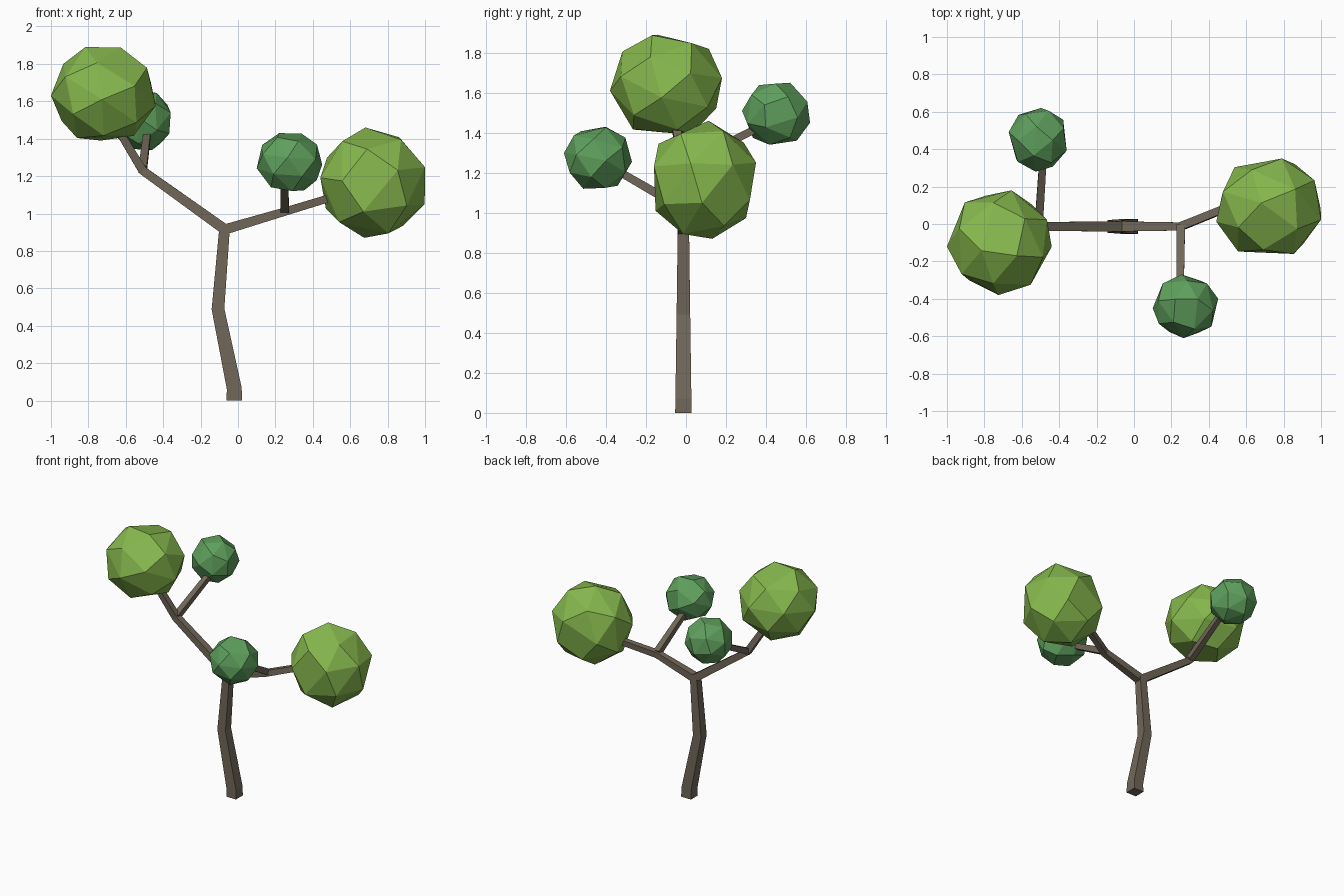
import bpy, bmesh, random
from math import sqrt, pi, cos, sin
from mathutils import Vector, Euler

if "Cube" in bpy.data.objects:
    bpy.data.objects.remove(bpy.data.objects["Cube"])


def material(name, rgb):
    m = bpy.data.materials.new(name)
    m.diffuse_color = (*rgb, 1)
    m.use_nodes = True
    m.node_tree.nodes["Principled BSDF"].inputs["Base Color"].default_value = m.diffuse_color
    return m


BARK = material("bark", (0.165, 0.135, 0.10))
LIGHT = material("light_leaves", (0.24, 0.48, 0.075))
DARK = material("dark_leaves", (0.115, 0.35, 0.11))


def finish(bm, name, mat):
    bmesh.ops.recalc_face_normals(bm, faces=bm.faces[:])
    me = bpy.data.meshes.new(name)
    bm.to_mesh(me)
    bm.free()
    me.materials.append(mat)
    ob = bpy.data.objects.new(name, me)
    bpy.context.collection.objects.link(ob)
    return ob


def limb(name, path, side):
    """Square tapered tube along (x, y, z, half width) points."""
    bm = bmesh.new()
    pts = [Vector(p[:3]) for p in path]
    rings = []
    for i, p in enumerate(pts):
        a = (p - pts[i - 1]).normalized() if i else Vector()
        b = (pts[i + 1] - p).normalized() if i < len(pts) - 1 else Vector()
        t = (a + b).normalized()
        s = Vector(side)
        n = (s - t * s.dot(t)).normalized()
        u = t.cross(n)
        w = path[i][3]
        rings.append([bm.verts.new(p + w * (n * j + u * k))
                      for j, k in ((1, 1), (-1, 1), (-1, -1), (1, -1))])
    for r, q in zip(rings, rings[1:]):
        for i in range(4):
            j = (i + 1) % 4
            bm.faces.new((r[i], r[j], q[j], q[i]))
    bm.faces.new(rings[0])
    bm.faces.new(rings[-1])
    return finish(bm, name, BARK)


# Evenly spread points on a sphere, hulled into a coarse faceted ball
COUNT = 24
BALL = []
for i in range(COUNT):
    h = 1 - (2 * i + 1) / COUNT
    a = i * pi * (3 - sqrt(5))
    BALL.append(Vector((sqrt(1 - h * h) * cos(a), sqrt(1 - h * h) * sin(a), h)))


def foliage(name, lo, hi, mat, seed):
    """Faceted ball, turned so that it fits its box with the least stretching."""
    rng = random.Random(seed)
    lo, hi = Vector(lo), Vector(hi)
    best = None
    for _ in range(400):
        e = Euler([rng.uniform(0, 2 * pi) for _ in range(3)]).to_matrix()
        pts = [e @ p for p in BALL]
        mn = Vector([min(p[k] for p in pts) for k in range(3)])
        mx = Vector([max(p[k] for p in pts) for k in range(3)])
        sc = [(hi[k] - lo[k]) / (mx[k] - mn[k]) for k in range(3)]
        stretch = max(sc) / min(sc)
        if best is None or stretch < best[0]:
            best = (stretch, pts, mn, sc)
    _, pts, mn, sc = best
    bm = bmesh.new()
    for p in pts:
        bm.verts.new([lo[k] + (p[k] - mn[k]) * sc[k] for k in range(3)])
    bmesh.ops.convex_hull(bm, input=bm.verts[:])
    bmesh.ops.dissolve_limit(bm, angle_limit=0.2, verts=bm.verts[:], edges=bm.edges[:])
    return finish(bm, name, mat)


# Trunk and forked branches
Y = -0.013
limb("trunk", [(-0.02, Y, 0, 0.041), (-0.02, Y, 0.065, 0.04),
               (-0.107, Y, 0.49, 0.034), (-0.07, Y, 0.945, 0.028)], (0, 1, 0))
limb("left_branch", [(-0.07, Y, 0.915, 0.028), (-0.51, Y, 1.23, 0.023),
                     (-0.66, -0.06, 1.48, 0.020)], (0, 1, 0))
limb("right_branch", [(-0.07, Y, 0.915, 0.027), (0.25, Y, 1.01, 0.022),
                      (0.58, 0.12, 1.11, 0.020)], (0, 1, 0))
limb("left_twig", [(-0.51, Y, 1.235, 0.022), (-0.485, 0.37, 1.43, 0.019)], (1, 0, 0))
limb("right_twig", [(0.25, Y, 1.02, 0.023), (0.247, -0.36, 1.22, 0.019)], (1, 0, 0))

# Leaf clumps
foliage("left_large_leaves", (-1, -0.38, 1.39), (-0.44, 0.18, 1.89), LIGHT, 1)
foliage("right_large_leaves", (0.44, -0.16, 0.87), (1, 0.35, 1.46), LIGHT, 2)
foliage("left_small_leaves", (-0.67, 0.28, 1.34), (-0.36, 0.62, 1.65), DARK, 3)
foliage("right_small_leaves", (0.10, -0.61, 1.12), (0.45, -0.27, 1.43), DARK, 4)
